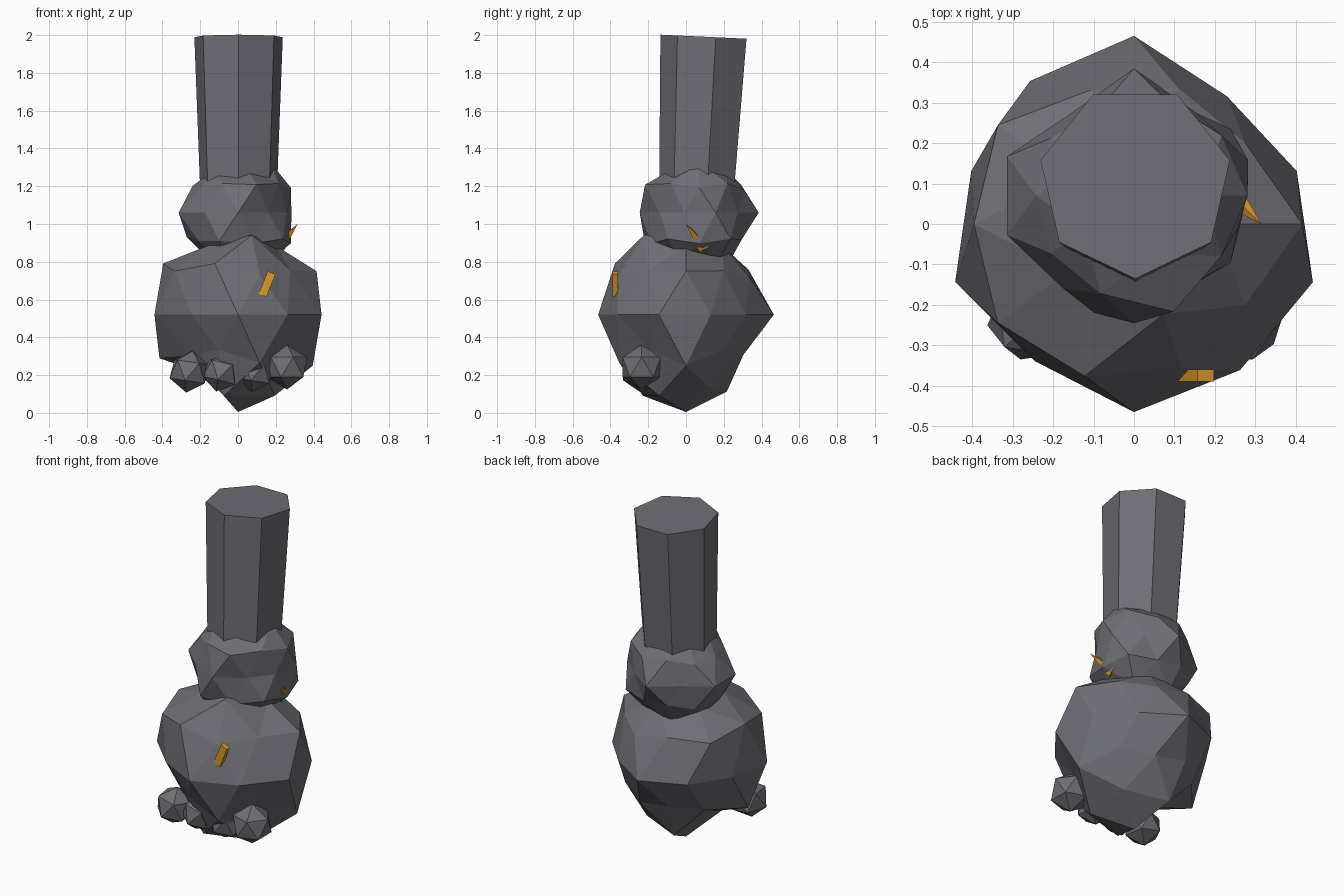
import bpy, bmesh, math
from mathutils import Vector, Matrix

cube = bpy.data.objects.get("Cube")
if cube:
    bpy.data.objects.remove(cube, do_unlink=True)


def material(name, rgb):
    m = bpy.data.materials.new(name)
    m.use_nodes = True
    color = (*rgb, 1)
    m.diffuse_color = color
    m.node_tree.nodes["Principled BSDF"].inputs["Base Color"].default_value = color
    return m


stone = material("dark grey stone", (0.155, 0.155, 0.178))
gold = material("amber gold", (0.7, 0.32, 0.022))


def finish(name, bm, mat):
    mesh = bpy.data.meshes.new(name)
    bm.to_mesh(mesh)
    bm.free()
    mesh.materials.append(mat)
    obj = bpy.data.objects.new(name, mesh)
    bpy.context.collection.objects.link(obj)
    return obj


def rock(name, center, size, detail=2, turn=(0, 0, 0), dent=None):
    """Faceted ball; dent(unit position, angle) gives a radial factor."""
    bm = bmesh.new()
    bmesh.ops.create_icosphere(bm, subdivisions=detail, radius=1)
    for v in bm.verts:
        if dent:
            angle = round(math.degrees(math.atan2(v.co.y, v.co.x)))
            v.co *= dent(v.co.copy(), angle)
        v.co = Vector(a * b for a, b in zip(v.co, size))
    obj = finish(name, bm, stone)
    obj.location = center
    obj.rotation_euler = turn
    return obj


def body_dent(p, angle):
    if abs(p.z) < 0.01:   # uneven waist
        return {18: 0.91, 54: 0.84, 126: 0.94, 162: 0.91,
                -126: 0.9, -54: 0.96}.get(angle, 1)
    if p.z > 0.8:         # sloping shoulders, with one peak in front
        return 0.96 if angle == -72 else 0.83
    if p.z > 0:           # hollows in the chest and upper back
        return {72: 0.85, 108: 0.88, -72: 0.9, 36: 0.86, -36: 0.86}.get(angle, 1)
    if p.z < -0.99:
        return 1
    if p.z < -0.8:        # tapering underside
        return {36: 0.88, 108: 0.93, 180: 0.72}.get(angle, 0.98)
    if angle == -72:      # lower belly
        return 0.94
    return 0.8 if abs(p.y) > 0.3 else 1


def head_dent(p, angle):
    if abs(p.z) < 0.01:   # uneven brow line
        return {18: 0.9, -18: 0.82, 54: 0.8, 126: 0.8,
                -54: 0.82, -126: 0.9}.get(angle, 1)
    if p.z > 0.8:         # crown with one peak on the left
        return 1 if angle == 0 else 0.88
    if p.y > 0.8:         # flattened back
        return 0.88
    if p.z > 0:
        if angle == -72:
            return 1.07
        return 0.86 if p.x < -0.5 else 0.95
    if angle == -108:
        return 1.08
    return 0.92 if p.x < -0.5 else 1


# Body, head and feet
rock("body", (0, 0, 0.52), (0.465, 0.465, 0.515), dent=body_dent)
rock("head", (0, 0.07, 1.06), (0.33, 0.315, 0.31), dent=head_dent)
for i, (x, z, r, lean) in enumerate([(-0.257, 0.218, 0.112, 0.15), (-0.09, 0.215, 0.105, 0.25),
                                     (0.09, 0.215, 0.105, 0.15), (0.26, 0.242, 0.118, 0)]):
    rock(f"toe_{i + 1}", (x, -0.235, z), (r, r, r), detail=1, turn=(0, lean, lean))

# Flared seven-sided chimney, leaning back slightly
bm = bmesh.new()
height = 0.9
bmesh.ops.create_cone(bm, cap_ends=True, segments=7, radius1=0.205, radius2=0.24, depth=height,
                      matrix=Matrix.Translation((0, 0, height / 2)) @ Matrix.Rotation(math.pi, 4, "Z"))
chimney = finish("chimney", bm, stone)
chimney.location = (0.003, 0.062, 1.092)
chimney.rotation_euler.x = -0.047

# Amber shard set in the chest
bm = bmesh.new()
bmesh.ops.create_cube(bm, size=1, matrix=Matrix.Diagonal((0.044, 0.03, 0.128, 1)))
shard = finish("chest_shard", bm, gold)
shard.location = (0.154, -0.375, 0.682)
shard.rotation_euler = (0, 0.38, 0)

# Amber spike at the neck
tip, base = Vector((0.315, 0, 1)), Vector((0.22, 0.09, 0.88))
axis = tip - base
bm = bmesh.new()
bmesh.ops.create_cone(bm, cap_ends=True, segments=4, radius1=0.04, radius2=0, depth=axis.length)
spike = finish("neck_spike", bm, gold)
spike.location = (tip + base) / 2
spike.rotation_mode = "QUATERNION"
spike.rotation_quaternion = axis.to_track_quat("Z", "Y")
